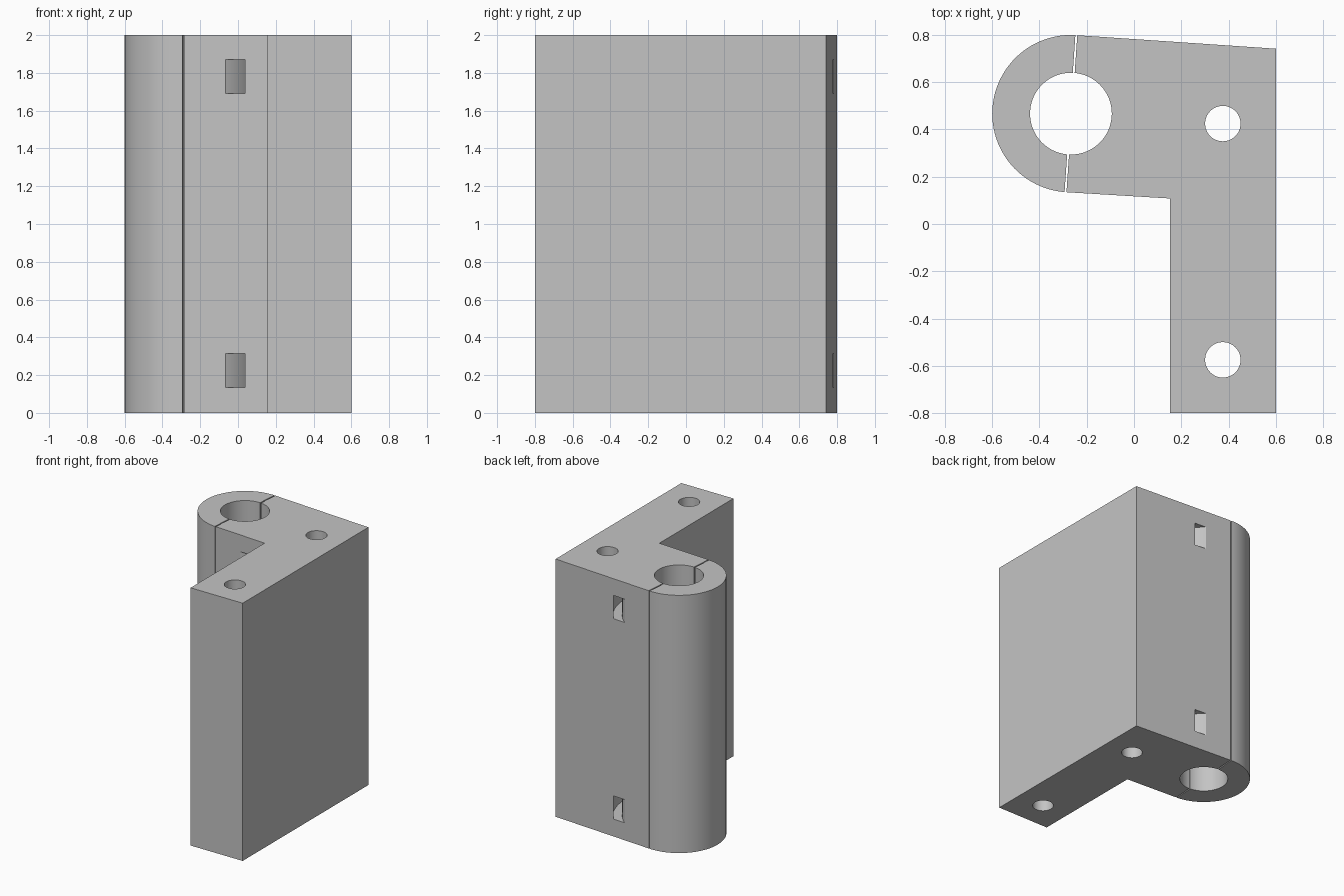
import bpy
import bmesh
from math import cos, sin, pi, radians, sqrt, asin
from mathutils import Matrix, Vector

cube = bpy.data.objects.get("Cube")
if cube:
    bpy.data.objects.remove(cube, do_unlink=True)

HEIGHT = 2.0
BORE, SHELL = 0.173, 0.333          # bore and outer radius of the clamp
GAP = 0.004                         # half the width of the clamp split
# The clamp axis frame, turned slightly from the mounting plate
CLAMP = Matrix.Translation((-0.267, 0.467, 0)) @ Matrix.Rotation(radians(-3.95), 4, "Z")

grey = bpy.data.materials.new("light grey")
grey.use_nodes = True
grey.diffuse_color = (0.55, 0.55, 0.55, 1)
grey.node_tree.nodes["Principled BSDF"].inputs["Base Color"].default_value = grey.diffuse_color


def prism(name, loop, z0=0.0, z1=HEIGHT):
    """Extrude a closed outline upwards from z0 to z1."""
    bm = bmesh.new()
    face = bm.faces.new([bm.verts.new((p[0], p[1], z0)) for p in loop])
    new = bmesh.ops.extrude_face_region(bm, geom=[face])["geom"]
    bmesh.ops.translate(bm, vec=(0, 0, z1 - z0),
                        verts=[v for v in new if isinstance(v, bmesh.types.BMVert)])
    bmesh.ops.recalc_face_normals(bm, faces=bm.faces)
    mesh = bpy.data.meshes.new(name)
    bm.to_mesh(mesh)
    bm.free()
    mesh.materials.append(grey)
    ob = bpy.data.objects.new(name, mesh)
    bpy.context.collection.objects.link(ob)
    return ob


def arc(r, a0, a1, n=48):
    """Points of an arc around the clamp axis."""
    steps = [a0 + (a1 - a0) * i / n for i in range(n + 1)]
    return [CLAMP @ Vector((r * cos(a), r * sin(a), 0)) for a in steps]


def circle(x, y, r, n=48):
    return [(x + r * cos(2 * pi * i / n), y + r * sin(2 * pi * i / n)) for i in range(n)]


def cut(target, cutter):
    mod = target.modifiers.new(cutter.name, "BOOLEAN")
    mod.operation = "DIFFERENCE"
    mod.solver = "EXACT"
    mod.object = cutter
    cutter.hide_render = True
    cutter.hide_set(True)


# Half-round clamp cap
a_out, a_in = asin(GAP / SHELL), asin(GAP / BORE)
cap = prism("clamp_cap",
            arc(SHELL, pi / 2 + a_out, 3 * pi / 2 - a_out)
            + arc(BORE, 3 * pi / 2 - a_in, pi / 2 + a_in))

# Angled bracket body with the other half of the bore
face_x = GAP
back_edge = CLAMP @ Vector((face_x, SHELL, 0))
front_edge = CLAMP @ Vector((face_x, -SHELL, 0))
body = prism("bracket_body",
             [back_edge] + arc(BORE, pi / 2 - a_in, -pi / 2 + a_in)
             + [front_edge, (0.153, 0.108), (0.153, -0.8), (0.6, -0.8), (0.6, 0.742)])

# Vertical bolt holes
for i, y in enumerate((0.425, -0.575)):
    cut(body, prism(f"bolt_hole_cutter_{i + 1}", circle(0.376, y, 0.075), -0.1, HEIGHT + 0.1))

# Curved strap channels running from the front face to the back face
for name, z in (("lower", 0.225), ("upper", 1.78)):
    sweep = radians(75)
    channel = arc(0.40, -sweep, sweep) + arc(0.465, sweep, -sweep)
    cut(body, prism(f"{name}_strap_channel_cutter", channel, z - 0.09, z + 0.09))

# Apply the cuts and smooth the curved walls
depsgraph = bpy.context.evaluated_depsgraph_get()
cut_mesh = bpy.data.meshes.new_from_object(body.evaluated_get(depsgraph))
cutters = [m.object for m in body.modifiers]
body.modifiers.clear()
body.data = cut_mesh
for ob in cutters:
    bpy.data.objects.remove(ob, do_unlink=True)

bpy.ops.object.select_all(action="DESELECT")
for ob in (cap, body):
    ob.select_set(True)
bpy.context.view_layer.objects.active = body
bpy.ops.object.shade_smooth_by_angle(angle=radians(30))
